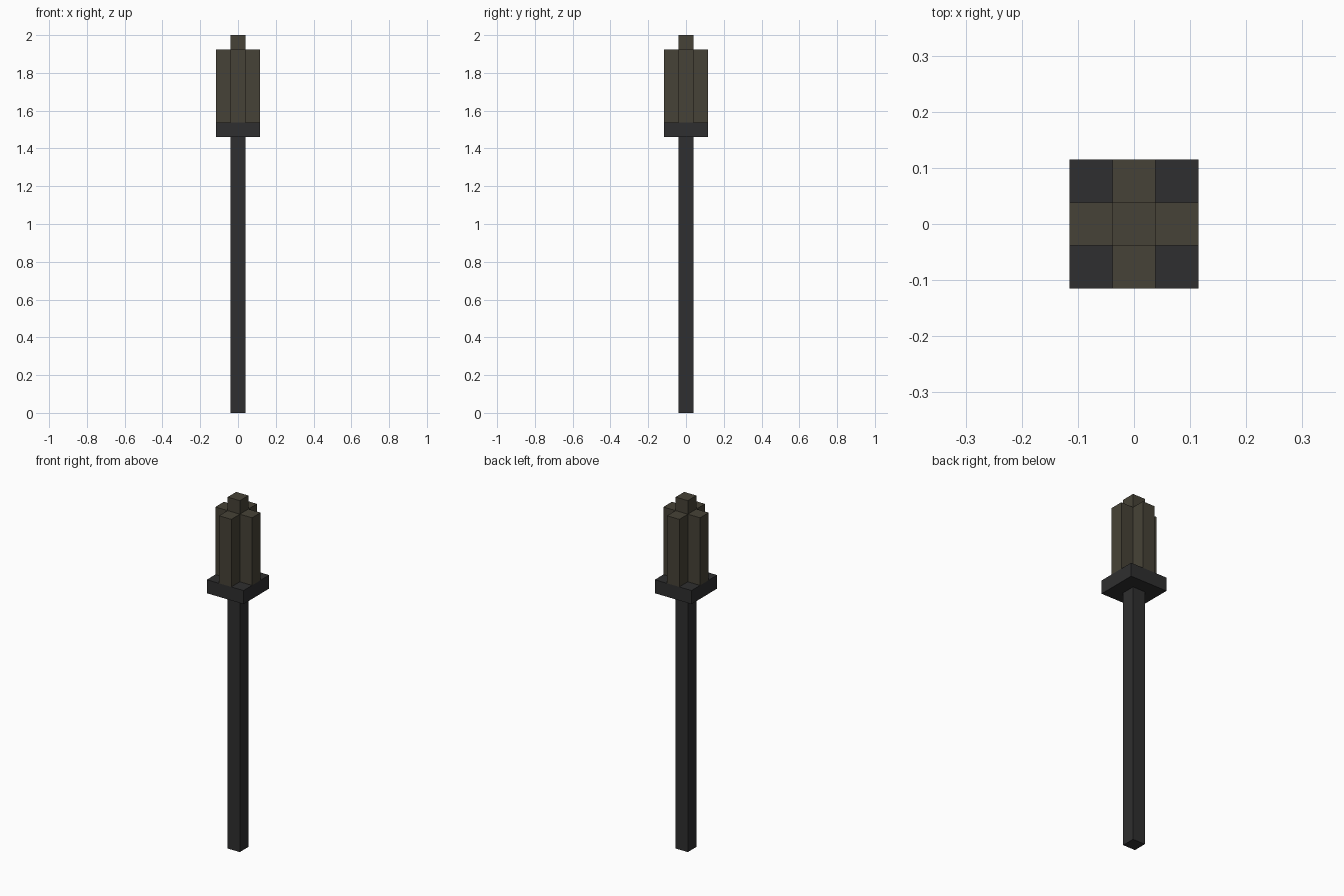
import bpy

default = bpy.data.objects.get("Cube")
if default:
    bpy.data.objects.remove(default, do_unlink=True)

U = 2 / 26  # one block; the whole model is 26 blocks tall


def material(name, rgb):
    mat = bpy.data.materials.new(name)
    mat.use_nodes = True
    mat.diffuse_color = (*rgb, 1)
    mat.node_tree.nodes["Principled BSDF"].inputs["Base Color"].default_value = (*rgb, 1)
    return mat


def block(name, mat, x, y, width, bottom, top):
    """Square upright block, measured in blocks."""
    bpy.ops.mesh.primitive_cube_add(size=1, location=(x * U, y * U, (bottom + top) / 2 * U))
    obj = bpy.context.object
    obj.name = name
    obj.scale = (width * U, width * U, (top - bottom) * U)
    bpy.ops.object.transform_apply(location=False, rotation=False, scale=True)
    obj.data.materials.append(mat)


iron = material("dark iron", (0.028, 0.028, 0.029))
wood = material("dark olive wood", (0.062, 0.055, 0.038))

# Pole and the tray on top of it
block("pole", iron, 0, 0, 1, 0, 19)
block("tray", iron, 0, 0, 3, 19, 20)

# Bundle: a taller core with four staves around it
block("core_stave", wood, 0, 0, 1, 20, 26)
for side, x, y in (("front", 0, -1), ("back", 0, 1), ("left", 1, 0), ("right", -1, 0)):
    block(side + "_stave", wood, x, y, 1, 20, 25)
